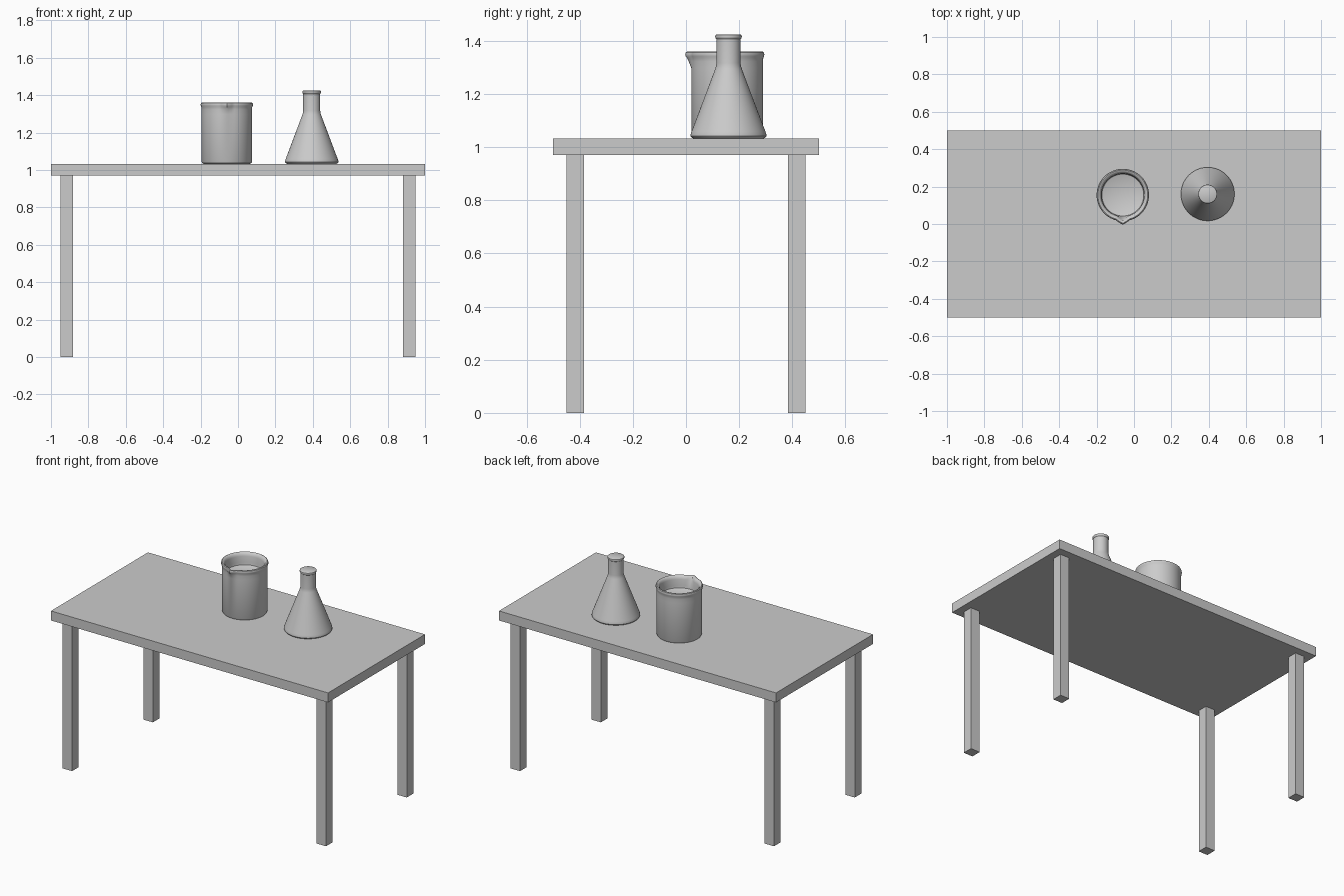
import bpy, bmesh, math
from mathutils import Vector

if "Cube" in bpy.data.objects:
    bpy.data.objects.remove(bpy.data.objects["Cube"])

TOP = 1.033      # table surface height
UNDER = 0.971    # underside of the table top


def finish(bm, name, smooth=False):
    bmesh.ops.recalc_face_normals(bm, faces=bm.faces)
    mesh = bpy.data.meshes.new(name)
    bm.to_mesh(mesh)
    bm.free()
    ob = bpy.data.objects.new(name, mesh)
    bpy.context.collection.objects.link(ob)
    if smooth:
        bpy.ops.object.select_all(action='DESELECT')
        ob.select_set(True)
        bpy.context.view_layer.objects.active = ob
        bpy.ops.object.shade_smooth_by_angle(angle=math.radians(35))
    return ob


def box(name, lo, hi):
    bm = bmesh.new()
    bmesh.ops.create_cube(bm, size=1)
    lo, hi = Vector(lo), Vector(hi)
    bmesh.ops.scale(bm, vec=hi - lo, verts=bm.verts)
    bmesh.ops.translate(bm, vec=(lo + hi) / 2, verts=bm.verts)
    return finish(bm, name)


def lathe(name, profile, x, y, segments=96, shape=None):
    """Revolve (radius, height) points; both ends are capped."""
    bm = bmesh.new()
    rings = []
    for r, z in profile:
        ring = []
        for i in range(segments):
            a = 2 * math.pi * i / segments
            rr = r + (shape(r, z, a) if shape else 0)
            ring.append(bm.verts.new((x + rr * math.cos(a), y + rr * math.sin(a), TOP + z)))
        rings.append(ring)
    for a, b in zip(rings, rings[1:]):
        for i in range(segments):
            j = (i + 1) % segments
            bm.faces.new((a[i], a[j], b[j], b[i]))
    bm.faces.new(rings[0])
    bm.faces.new(rings[-1])
    return finish(bm, name, True)


# Table
box("table_top", (-1, -0.5, UNDER), (1, 0.5, TOP))
for sx, side in ((-1, "left"), (1, "right")):
    for sy, end in ((-1, "front"), (1, "back")):
        cx, cy, h = sx * 0.9165, sy * 0.4165, 0.0335
        box(f"{end}_{side}_leg", (cx - h, cy - h, 0), (cx + h, cy + h, UNDER))


# Beaker with a pouring lip pulled towards the front
def spout(r, z, a):
    along = max(0, 1 - abs(a - 1.5 * math.pi) / 0.26)
    up = min(1, max(0, (z - 0.265) / 0.045))
    return 0.018 * along * up


lathe("beaker", [
    (0.124, 0), (0.131, 0.003), (0.135, 0.011), (0.135, 0.265), (0.135, 0.290),
    (0.136, 0.303), (0.139, 0.310), (0.140, 0.317), (0.138, 0.324), (0.133, 0.327),
    (0.126, 0.325), (0.119, 0.317), (0.115, 0.305), (0.114, 0.265), (0.112, 0.250),
    (0.107, 0.247)], -0.06, 0.155, shape=spout)

# Conical flask
lathe("flask", [
    (0.132, 0), (0.139, 0.003), (0.143, 0.009), (0.1425, 0.015), (0.139, 0.026),
    (0.050, 0.262), (0.047, 0.272), (0.0455, 0.284), (0.0455, 0.374), (0.049, 0.378),
    (0.0505, 0.384), (0.049, 0.389), (0.046, 0.391)], 0.394, 0.160)
